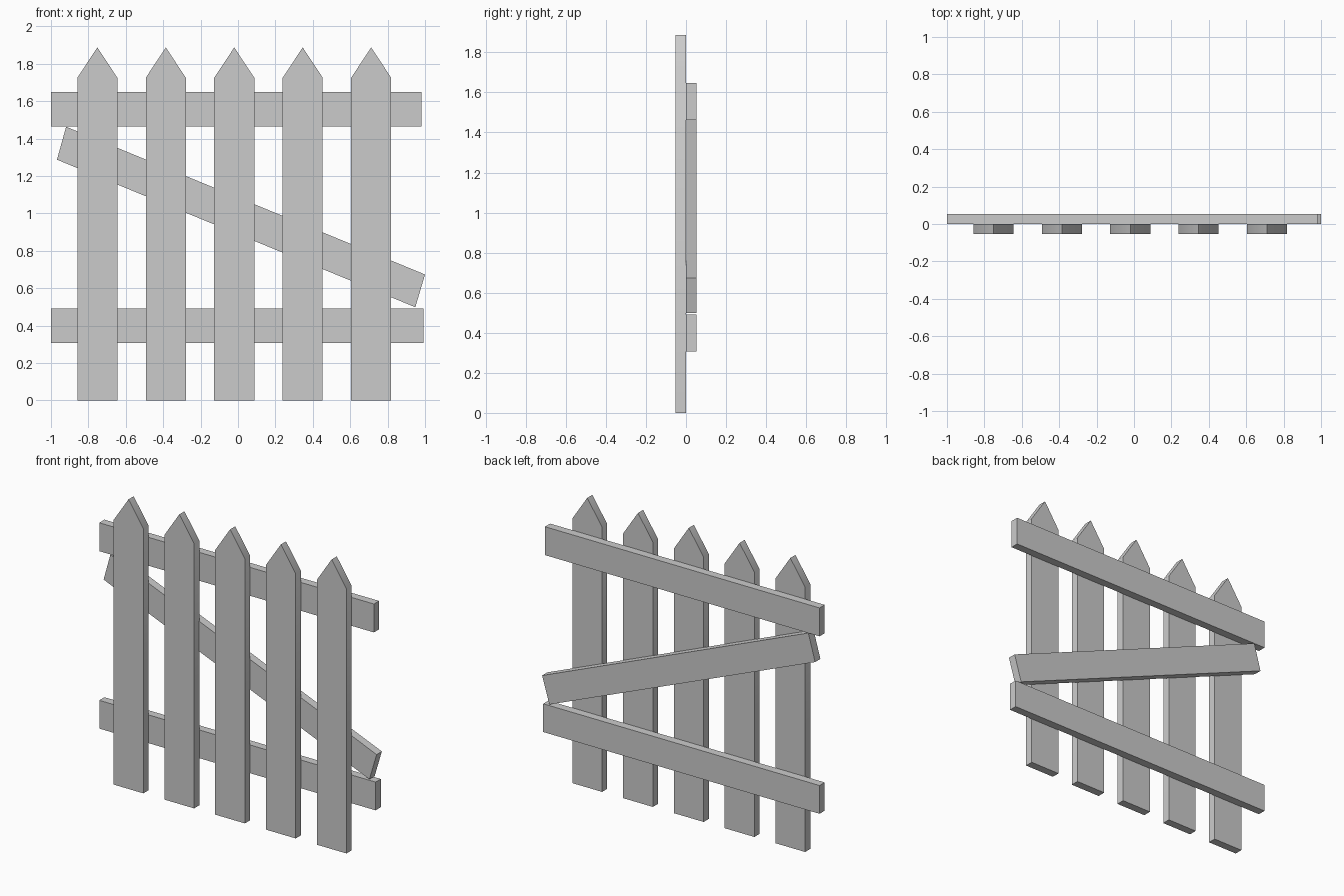
import bpy
import bmesh
from math import radians

if "Cube" in bpy.data.objects:
    bpy.data.objects.remove(bpy.data.objects["Cube"])


def plank(name, outline, y0, y1, smooth=False):
    """Extrude an (x, z) outline from y0 to y1."""
    bm = bmesh.new()
    face = bm.faces.new([bm.verts.new((x, y0, z)) for x, z in outline])
    ext = bmesh.ops.extrude_face_region(bm, geom=[face])
    verts = [v for v in ext["geom"] if isinstance(v, bmesh.types.BMVert)]
    bmesh.ops.translate(bm, verts=verts, vec=(0, y1 - y0, 0))
    bmesh.ops.recalc_face_normals(bm, faces=bm.faces)
    mesh = bpy.data.meshes.new(name)
    bm.to_mesh(mesh)
    bm.free()
    obj = bpy.data.objects.new(name, mesh)
    bpy.context.collection.objects.link(obj)
    if smooth:
        bpy.ops.object.select_all(action='DESELECT')
        obj.select_set(True)
        bpy.context.view_layer.objects.active = obj
        bpy.ops.object.shade_smooth_by_angle(angle=radians(40))
    return obj


def rect(x0, x1, z0, z1):
    return [(x0, z0), (x1, z0), (x1, z1), (x0, z1)]


T = 0.053      # board thickness
HALF = 0.107   # half picket width

# Pointed pickets, softly shaded at the shoulders
for i in range(5):
    c = -0.752 + 0.366 * i
    plank(f"picket_{i + 1}",
          [(c - HALF, 0), (c + HALF, 0), (c + HALF, 1.725),
           (c, 1.887), (c - HALF, 1.725)], -T, 0, smooth=True)

# Horizontal rails behind the pickets
plank("top_rail", rect(-1.0, 0.98, 1.463, 1.648), 0, T)
plank("bottom_rail", rect(-1.0, 0.992, 0.307, 0.491), 0, T)

# Diagonal brace with slightly slanted ends
plank("diagonal_brace",
      [(-0.968, 1.287), (0.948, 0.498), (1.0, 0.673), (-0.919, 1.463)],
      -0.001, T)
